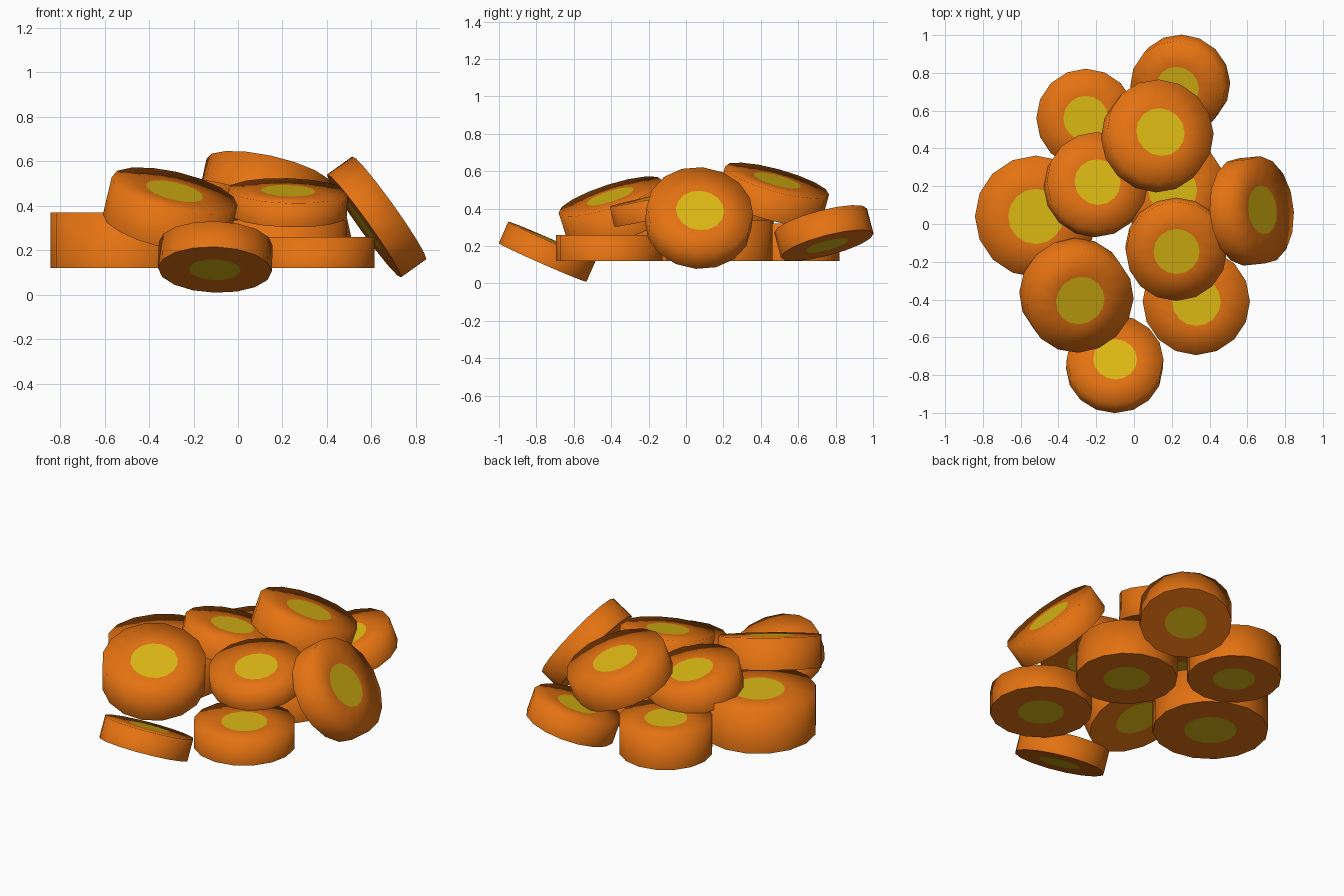
import bpy, bmesh, math
from mathutils import Vector, Matrix

if "Cube" in bpy.data.objects:
    bpy.data.objects.remove(bpy.data.objects["Cube"])

SIDES = 16
CORE = 0.455  # core radius relative to slice radius


def material(name, rgb):
    m = bpy.data.materials.new(name)
    m.diffuse_color = (*rgb, 1)
    m.use_nodes = True
    m.node_tree.nodes["Principled BSDF"].inputs["Base Color"].default_value = m.diffuse_color
    return m


ORANGE = material("orange_flesh", (0.78, 0.17, 0.006))
YELLOW = material("yellow_core", (0.72, 0.48, 0.007))


def slice_disc(name, top, axis, r, t):
    """Round slice: centre of its top face, axis direction, radius, thickness."""
    bm = bmesh.new()

    def ring(radius, z):
        return [bm.verts.new((radius * math.cos(2 * math.pi * i / SIDES),
                              radius * math.sin(2 * math.pi * i / SIDES), z))
                for i in range(SIDES)]

    rings = [ring(r * CORE, -t), ring(r, -t), ring(r, 0), ring(r * CORE, 0)]
    # underside ring, outer wall, top ring
    for k in range(3):
        a, b = rings[k], rings[k + 1]
        for i in range(SIDES):
            j = (i + 1) % SIDES
            f = bm.faces.new((a[i], a[j], b[j], b[i]))
            f.smooth = True
    # yellow cores on both faces
    for verts in (rings[0][::-1], rings[3]):
        f = bm.faces.new(verts)
        f.material_index = 1
        f.smooth = True
    bmesh.ops.recalc_face_normals(bm, faces=bm.faces)
    # crisp lower rim, soft upper rim
    for e in bm.edges:
        if all(v in rings[1] for v in e.verts):
            e.smooth = False
    # tilt so that local z follows the axis
    n = Vector(axis).normalized()
    rot = Vector((0, 0, 1)).rotation_difference(n).to_matrix().to_4x4()
    bm.transform(Matrix.Translation(top) @ rot)
    me = bpy.data.meshes.new(name)
    bm.to_mesh(me)
    bm.free()
    me.materials.append(ORANGE)
    me.materials.append(YELLOW)
    ob = bpy.data.objects.new(name, me)
    bpy.context.collection.objects.link(ob)


UP = (0, 0, 1)
SLICES = [
    # lower layer, lying flat
    ("slice_left_large", (-0.52, 0.04, 0.37), UP, 0.322, 0.25),
    ("slice_back_left", (-0.255, 0.56, 0.32), UP, 0.262, 0.20),
    ("slice_middle", (0.205, 0.18, 0.335), UP, 0.283, 0.215),
    ("slice_front_right", (0.33, -0.41, 0.26), UP, 0.284, 0.14),
    # leaning outer slices
    ("slice_front", (-0.10, -0.716, 0.227), (0.03, -0.0 + 0.40, 0.91), 0.256, 0.126),
    ("slice_back", (0.23, 0.72, 0.335), (-0.21, -0.25, 0.945), 0.256, 0.14),
    ("slice_right", (0.68, 0.075, 0.39), (0.81, 0.08, 0.58), 0.285, 0.14),
    # upper layer
    ("slice_upper_front_left", (-0.285, -0.405, 0.465), (0.22, -0.30, 0.93), 0.29, 0.18),
    ("slice_upper_left", (-0.193, 0.222, 0.47), (0.12, 0.19, 0.97), 0.27, 0.14),
    ("slice_upper_right", (0.225, -0.145, 0.467), (0.03, -0.21, 0.975), 0.268, 0.11),
    ("slice_upper_back", (0.14, 0.487, 0.55), (0.21, 0.26, 0.943), 0.288, 0.16),
]
for s in SLICES:
    slice_disc(*s)
